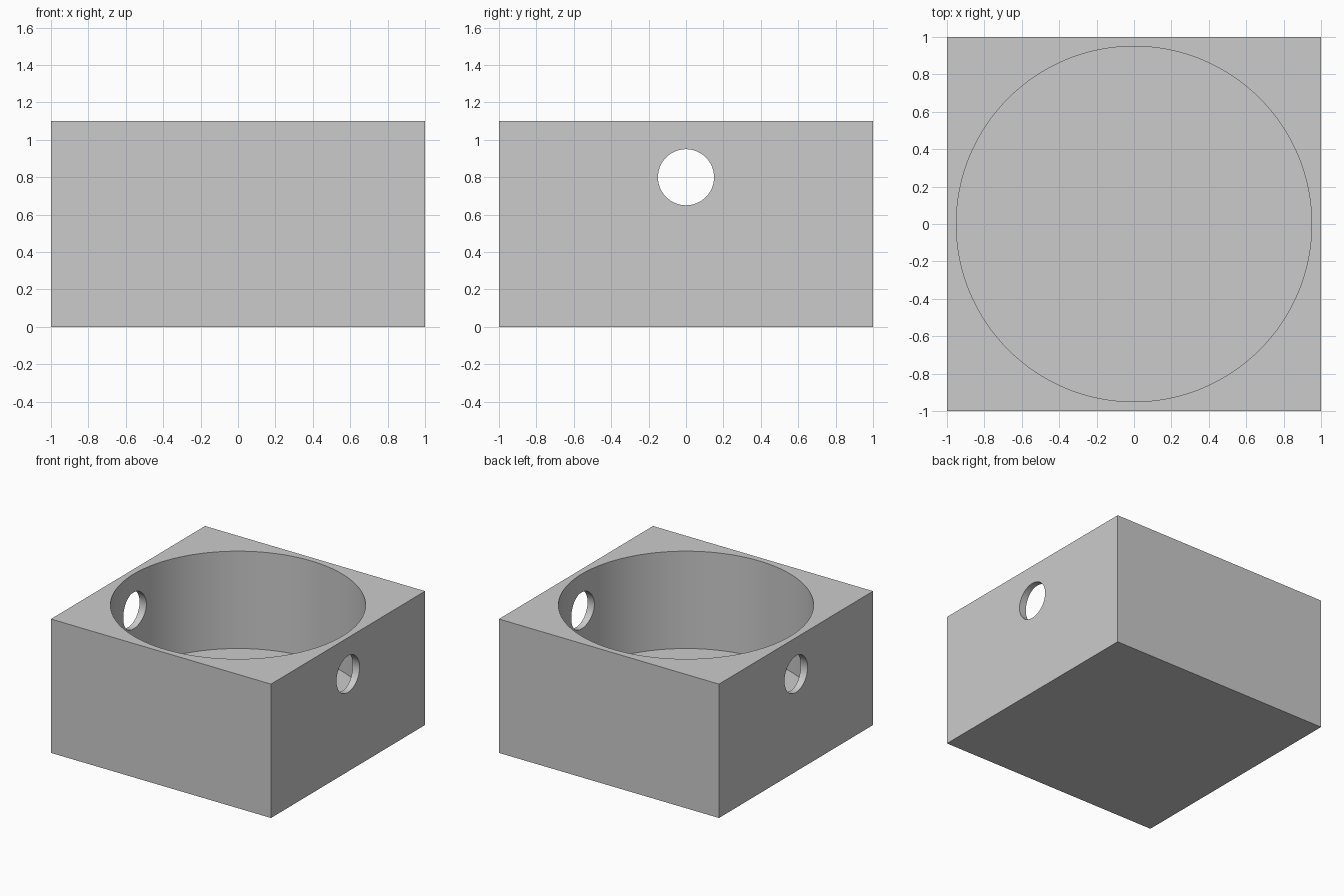
import bpy
from math import pi

cube = bpy.data.objects.get("Cube")
if cube:
    bpy.data.objects.remove(cube, do_unlink=True)

HEIGHT = 1.1
FLOOR = 0.3
BORE_RADIUS = 0.95
HOLE_RADIUS = 0.15
HOLE_Z = 0.8

# Single grey material
grey = bpy.data.materials.new("plain_grey")
grey.use_nodes = True
colour = (0.6, 0.6, 0.6, 1)
grey.diffuse_color = colour
grey.node_tree.nodes["Principled BSDF"].inputs["Base Color"].default_value = colour

# Square block
bpy.ops.mesh.primitive_cube_add(size=2, location=(0, 0, HEIGHT / 2))
block = bpy.context.object
block.name = "square_housing"
block.scale.z = HEIGHT / 2
bpy.ops.object.transform_apply(location=True, rotation=False, scale=True)
block.data.materials.append(grey)


def cut_round(name, radius, depth, location, rotation=(0, 0, 0), sides=128):
    """Cut a cylinder out of the block and discard the cutter."""
    bpy.ops.mesh.primitive_cylinder_add(vertices=sides, radius=radius, depth=depth,
                                        location=location, rotation=rotation)
    cutter = bpy.context.object
    cutter.name = name
    cutter.hide_render = True
    cutter.data.materials.append(grey)
    mod = block.modifiers.new(name, "BOOLEAN")
    mod.operation = "DIFFERENCE"
    mod.solver = "EXACT"
    mod.object = cutter
    bpy.context.view_layer.objects.active = block
    bpy.ops.object.modifier_apply(modifier=name)
    bpy.data.objects.remove(cutter, do_unlink=True)


# Wide round pocket, open at the top
cut_round("pocket_cutter", BORE_RADIUS, 2, (0, 0, FLOOR + 1))

# Small hole through both side walls
cut_round("side_hole_cutter", HOLE_RADIUS, 3, (0, 0, HOLE_Z), (0, pi / 2, 0), 64)

# Smooth round walls with crisp rims
bpy.ops.object.select_all(action="DESELECT")
block.select_set(True)
bpy.context.view_layer.objects.active = block
bpy.ops.object.shade_smooth_by_angle(angle=pi / 6)
